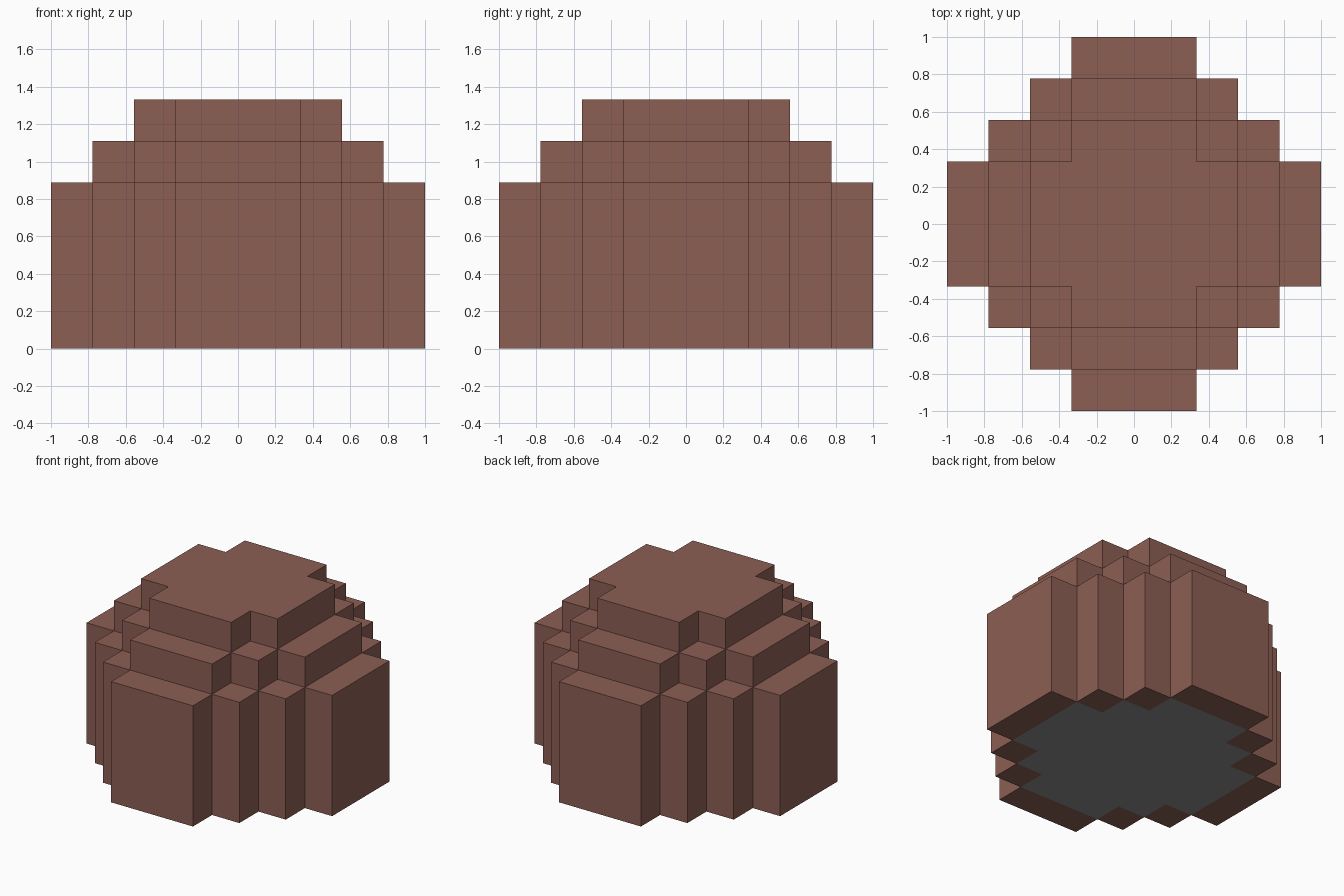
import bpy
import bmesh

cube = bpy.data.objects.get("Cube")
if cube:
    bpy.data.objects.remove(cube, do_unlink=True)

UNIT = 2 / 9      # edge of one block
REACH = 4         # blocks from the centre to the rim


def make_material(name, color):
    mat = bpy.data.materials.new(name)
    mat.use_nodes = True
    mat.diffuse_color = color
    bsdf = next(n for n in mat.node_tree.nodes if n.type == 'BSDF_PRINCIPLED')
    bsdf.inputs["Base Color"].default_value = color
    bsdf.inputs["Roughness"].default_value = 0.9
    return mat


def ring(i, j):
    """Stepped distance of a column from the centre."""
    return max(abs(i), 1) + max(abs(j), 1)


def height(i, j):
    """Column height in blocks: three terraces, nothing past the rim."""
    d = ring(i, j)
    return 0 if d > REACH + 1 else min(6, 9 - d)


bm = bmesh.new()


def quad(points, material=0):
    face = bm.faces.new([bm.verts.new([c * UNIT for c in p]) for p in points])
    face.material_index = material


# Columns: top, underside, and walls down to each lower neighbour
span = range(-REACH, REACH + 1)
for i in span:
    for j in span:
        h = height(i, j)
        if not h:
            continue
        corners = [(i - .5, j - .5), (i + .5, j - .5), (i + .5, j + .5), (i - .5, j + .5)]
        quad([(x, y, h) for x, y in corners])
        # Grey patch on the underside, inside the outermost ring
        quad([(x, y, 0) for x, y in reversed(corners)], int(ring(i, j) <= REACH))
        for k, (di, dj) in enumerate([(0, -1), (1, 0), (0, 1), (-1, 0)]):
            low = height(i + di, j + dj)
            if low < h:
                a, b = corners[k], corners[(k + 1) % 4]
                quad([(*a, low), (*b, low), (*b, h), (*a, h)])

# Weld the blocks and merge flat areas
bmesh.ops.remove_doubles(bm, verts=bm.verts[:], dist=0.001)
bmesh.ops.dissolve_limit(bm, angle_limit=0.01, verts=bm.verts[:], edges=bm.edges[:],
                         delimit={'MATERIAL'})

mesh = bpy.data.meshes.new("stepped_mound")
bm.to_mesh(mesh)
bm.free()
mesh.materials.append(make_material("earthy brown", (0.262, 0.114, 0.087, 1)))
mesh.materials.append(make_material("underside grey", (0.262, 0.262, 0.262, 1)))
mound = bpy.data.objects.new("stepped_mound", mesh)
bpy.context.collection.objects.link(mound)
